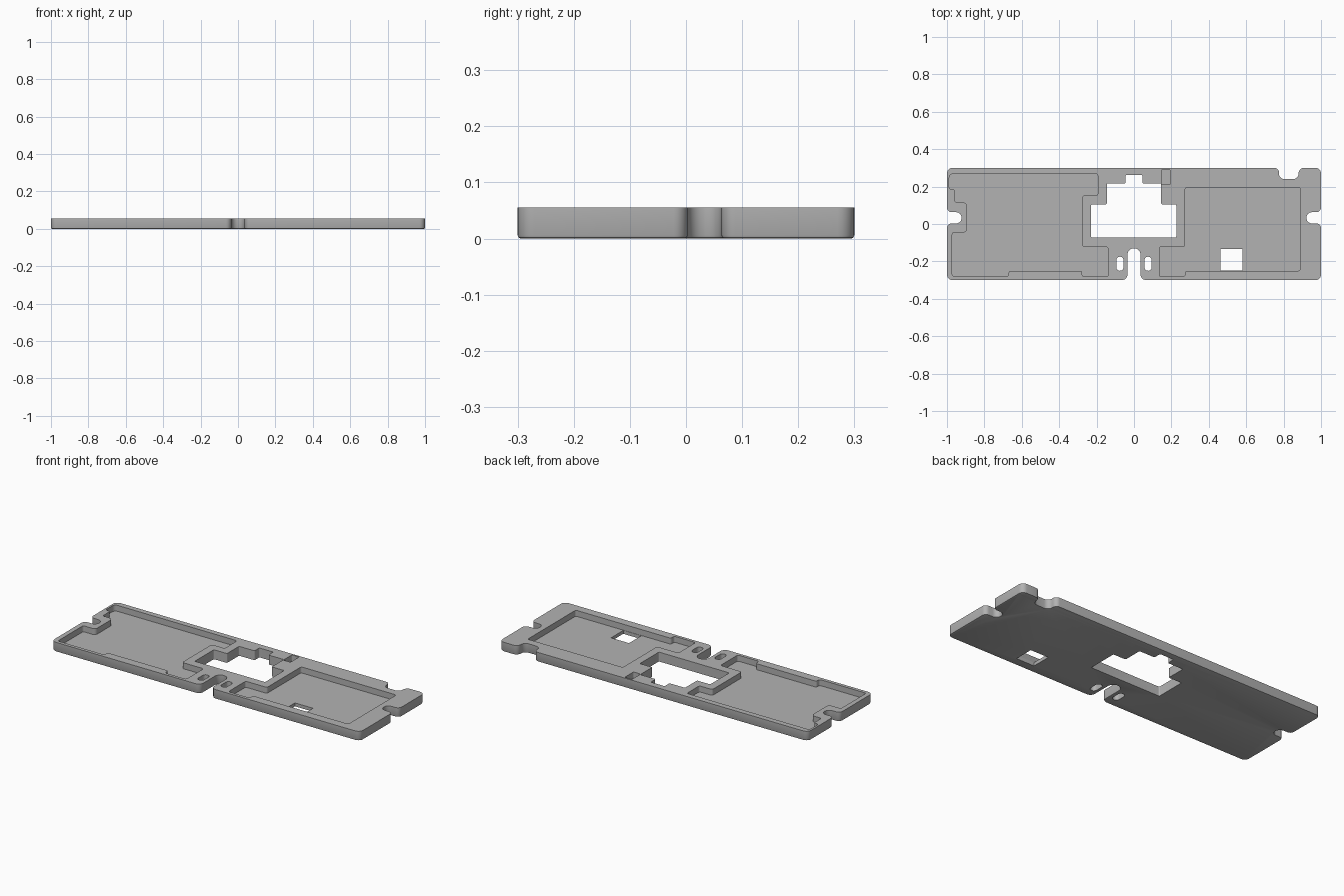
import bpy, bmesh, math
from mathutils import Vector

cube = bpy.data.objects.get("Cube")
if cube:
    bpy.data.objects.remove(cube, do_unlink=True)

TOP, FLOOR = 0.055, 0.02

grey = bpy.data.materials.new("plate grey")
grey.use_nodes = True
grey.diffuse_color = (0.45, 0.45, 0.45, 1)
grey.node_tree.nodes["Principled BSDF"].inputs["Base Color"].default_value = grey.diffuse_color


def rounded(points, default=0.012, steps=6):
    """Round each corner of a polygon; a point is (x, y) or (x, y, radius)."""
    out, n = [], len(points)
    for i, p in enumerate(points):
        c = Vector(p[:2])
        a = Vector(points[i - 1][:2]) - c
        b = Vector(points[(i + 1) % n][:2]) - c
        r = p[2] if len(p) > 2 else default
        r = min(r, a.length * 0.49, b.length * 0.49)
        if r < 0.001:
            out.append(c)
            continue
        a.normalize()
        b.normalize()
        centre = c + (a + b) * r
        for k in range(steps + 1):
            t = k / steps * math.pi / 2
            out.append(centre - b * r * math.cos(t) - a * r * math.sin(t))
    return out


def prism(name, outline, z0, z1, chamfer=0):
    bm = bmesh.new()
    base = bm.faces.new([bm.verts.new((p.x, p.y, z0)) for p in outline])
    new = bmesh.ops.extrude_face_region(bm, geom=[base])["geom"]
    for v in new:
        if isinstance(v, bmesh.types.BMVert):
            v.co.z = z1
    bmesh.ops.recalc_face_normals(bm, faces=bm.faces)
    if chamfer:
        rim = [e for e in bm.edges if all(abs(v.co.z - z0) < 1e-5 for v in e.verts)]
        bmesh.ops.bevel(bm, geom=rim, offset=chamfer, segments=2, profile=0.5, affect='EDGES')
    mesh = bpy.data.meshes.new(name)
    bm.to_mesh(mesh)
    bm.free()
    mesh.materials.append(grey)
    obj = bpy.data.objects.new(name, mesh)
    bpy.context.collection.objects.link(obj)
    return obj


def box(x0, x1, y0, y1):
    return [(x0, y0), (x1, y0), (x1, y1), (x0, y1)]


def side_notch(s):
    """Edge notch, listed from low y to high y."""
    return [(s, 0.003, 0.025), (s * 0.922, 0.003, 0.029),
            (s * 0.922, 0.063, 0.029), (s, 0.063, 0.025)]


# Plate outline with edge notches
outline = [(-1, -0.3, 0.03), (-0.035, -0.3, 0.03), (-0.035, -0.13, 0.034),
           (0.035, -0.13, 0.034), (0.035, -0.3, 0.03), (1, -0.3, 0.03)]
outline += side_notch(1)
outline += [(1, 0.3, 0.03), (0.88, 0.3, 0.03), (0.88, 0.24, 0.03),
            (0.775, 0.24, 0.03), (0.775, 0.3, 0.025), (-1, 0.3, 0.03)]
outline += side_notch(-1)[::-1]
plate = prism("plate", rounded(outline), 0, TOP, chamfer=0.006)

# Recessed trays
left_tray = [(-0.988, 0.268, 0.02), (-0.988, 0.185), (-0.958, 0.185), (-0.958, 0.115),
             (-0.893, 0.115, 0.02), (-0.893, -0.045, 0.02), (-0.972, -0.045), (-0.972, -0.28),
             (-0.67, -0.28), (-0.67, -0.25), (-0.277, -0.25), (-0.277, -0.282),
             (-0.138, -0.282), (-0.138, -0.122), (-0.277, -0.122), (-0.277, 0.152),
             (-0.193, 0.152), (-0.193, 0.268)]
right_tray = [(0.135, -0.282), (0.273, -0.282), (0.273, -0.25), (0.89, -0.25),
              (0.89, 0.195), (0.273, 0.195), (0.273, -0.122), (0.135, -0.122)]

# Openings through the plate
centre = [(-0.23, -0.072), (0.226, -0.072), (0.226, 0.105), (0.145, 0.105),
          (0.145, 0.217), (0.045, 0.217), (0.045, 0.262), (-0.045, 0.262),
          (-0.045, 0.217), (-0.145, 0.217), (-0.145, 0.105), (-0.23, 0.105)]

cuts = [("left_tray", rounded(left_tray), FLOOR),
        ("right_tray", rounded(right_tray), FLOOR),
        ("small_recess", rounded(box(0.147, 0.193, 0.21, 0.29), 0.006), FLOOR),
        ("centre_opening", rounded(centre, 0.006), -0.1),
        ("square_opening", rounded(box(0.463, 0.58, -0.248, -0.134), 0), -0.1)]
for s in (-1, 1):
    x = s * 0.075
    cuts.append(("slot", rounded(box(x - 0.019, x + 0.019, -0.25, -0.175), 0.018), -0.1))

bpy.context.view_layer.objects.active = plate
plate.select_set(True)
for name, shape, depth in cuts:
    cutter = prism(name + "_cutter", shape, depth, 0.2)
    mod = plate.modifiers.new(name, 'BOOLEAN')
    mod.operation = 'DIFFERENCE'
    mod.solver = 'EXACT'
    mod.object = cutter
    bpy.ops.object.modifier_apply(modifier=mod.name)
    bpy.data.objects.remove(cutter, do_unlink=True)

bpy.ops.object.shade_smooth_by_angle(angle=math.radians(30))
